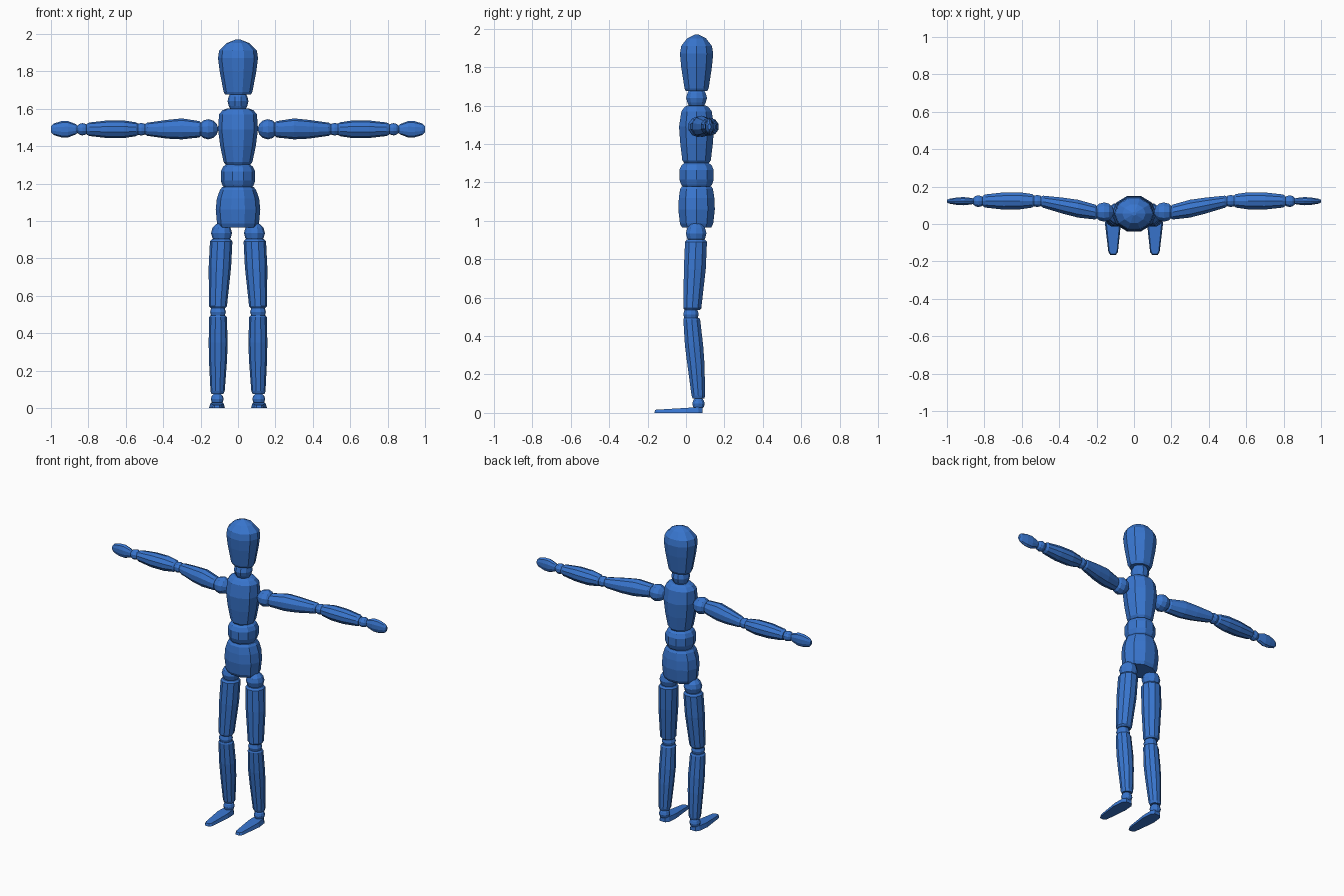
import bpy, bmesh
from math import sin, cos, pi

blue = bpy.data.materials.new("blue")
blue.diffuse_color = (0.04, 0.18, 0.62, 1)
SIDES = 10
Y = 0.055   # depth of the body's centre line


def loft(name, rings, axis="Z", mirror=False, sides=SIDES):
    """Rings are (x, y, z, ra, rb): ra across (x, or z on the X axis), rb along y."""
    bm = bmesh.new()
    loops = []
    for x, y, z, ra, rb in rings:
        loop = []
        for i in range(sides):
            a = 2 * pi * i / sides
            u, v = ra * cos(a), rb * sin(a)
            p = (x + u, y + v, z) if axis == "Z" else (x, y + v, z + u)
            loop.append(bm.verts.new(p))
        loops.append(loop)
    for lo, hi in zip(loops, loops[1:]):
        for i in range(sides):
            j = (i + 1) % sides
            bm.faces.new((lo[i], lo[j], hi[j], hi[i]))
    bm.faces.new(loops[0])
    bm.faces.new(loops[-1])
    return finish(name, bm, mirror)


def finish(name, bm, mirror):
    bmesh.ops.recalc_face_normals(bm, faces=bm.faces)
    me = bpy.data.meshes.new(name)
    bm.to_mesh(me)
    bm.free()
    me.materials.append(blue)
    ob = bpy.data.objects.new(name, me)
    bpy.context.collection.objects.link(ob)
    if mirror:
        ob.modifiers.new("Mirror", "MIRROR")
    return ob


def trunk(name, profile):
    """Body piece from (z, half width, half depth)."""
    loft(name, [(0, Y, z, a, b) for z, a, b in profile])


def joint(name, x, y, z, r, axis="Z", mirror=True):
    """Faceted ball joint."""
    rings = []
    for k in range(7):
        t = pi * (k / 6 - 0.5)
        d, s = r * sin(t), max(r * cos(t), 0.004)
        rings.append((x, y, z + d, s, s) if axis == "Z" else (x + d, y, z, s, s))
    loft(name, rings, axis, mirror)


# Head, neck, chest, waist and pelvis
trunk("head", [(1.675, .068, .058), (1.69, .077, .066), (1.80, .098, .084),
               (1.87, .107, .091), (1.91, .101, .084), (1.95, .062, .052), (1.97, .012, .01)])
trunk("neck", [(1.585, .035, .035), (1.615, .05, .05), (1.64, .056, .057),
               (1.665, .05, .05), (1.69, .035, .035)])
trunk("chest", [(1.295, .06, .063), (1.315, .077, .078), (1.40, .095, .089),
                (1.49, .107, .096), (1.57, .101, .083), (1.592, .082, .066), (1.60, .06, .05)])
trunk("waist", [(1.17, .07, .07), (1.19, .083, .085), (1.215, .092, .094),
                (1.265, .092, .094), (1.29, .08, .082), (1.305, .06, .06)])
trunk("pelvis", [(.965, .105, .08), (.985, .112, .091), (1.06, .119, .1),
                 (1.12, .113, .097), (1.165, .097, .09), (1.18, .085, .08)])

# Legs
joint("hip_joints", .088, .053, .935, .056)
loft("thighs", [(.089, .052, .902, .05, .05), (.09, .052, .89, .06, .06),
                (.097, .046, .75, .06, .06), (.107, .033, .545, .048, .049),
                (.107, .032, .535, .04, .041)], mirror=True)
joint("knee_joints", .107, .026, .513, .042)
loft("shins", [(.107, .029, .495, .04, .042), (.107, .03, .485, .047, .046),
               (.106, .042, .35, .051, .05), (.107, .052, .25, .048, .047),
               (.109, .064, .09, .038, .037), (.11, .065, .075, .032, .032)], mirror=True)
joint("ankle_joints", .111, .065, .048, .034)

# Feet: flat sole outline with a sloping top
sole = [(.075, .065), (.09, .087), (.132, .087), (.147, .065), (.155, 0),
        (.137, -.15), (.127, -.165), (.097, -.165), (.086, -.15), (.07, 0)]
bm = bmesh.new()
low = [bm.verts.new((x, y, 0)) for x, y in sole]
top = [bm.verts.new((.111 + (x - .111) * .82, y * .97, .026 + .06 * y if y < .05 else .03))
       for x, y in sole]
bm.faces.new(low)
bmesh.ops.triangulate(bm, faces=[bm.faces.new(top)])
for i in range(len(sole)):
    j = (i + 1) % len(sole)
    bm.faces.new((low[i], low[j], top[j], top[i]))
finish("feet", bm, True)

# Arms
H = 1.49
joint("shoulder_joints", .16, .064, H, .054, "X")
loft("upper_arms", [(.198, .062, H, .035, .035), (.208, .064, H, .044, .042),
                    (.30, .082, H + .002, .056, .05), (.38, .098, H, .05, .045),
                    (.485, .119, H, .035, .034), (.497, .121, H, .027, .027)], "X", True)
joint("elbow_joints", .517, .123, H, .034, "X")
loft("forearms", [(.535, .124, H, .03, .03), (.545, .124, H, .037, .038),
                  (.61, .124, H, .047, .048), (.70, .123, H, .047, .048),
                  (.795, .123, H, .036, .037), (.81, .123, H, .028, .028)], "X", True)
joint("wrist_joints", .832, .122, H, .033, "X")
loft("hands", [(.855, .122, H, .018, .012), (.868, .122, H, .028, .018),
               (.91, .122, H, .044, .023), (.945, .122, H, .043, .021),
               (.985, .122, H, .031, .014), (1.0, .122, H, .016, .008)], "X", True)
